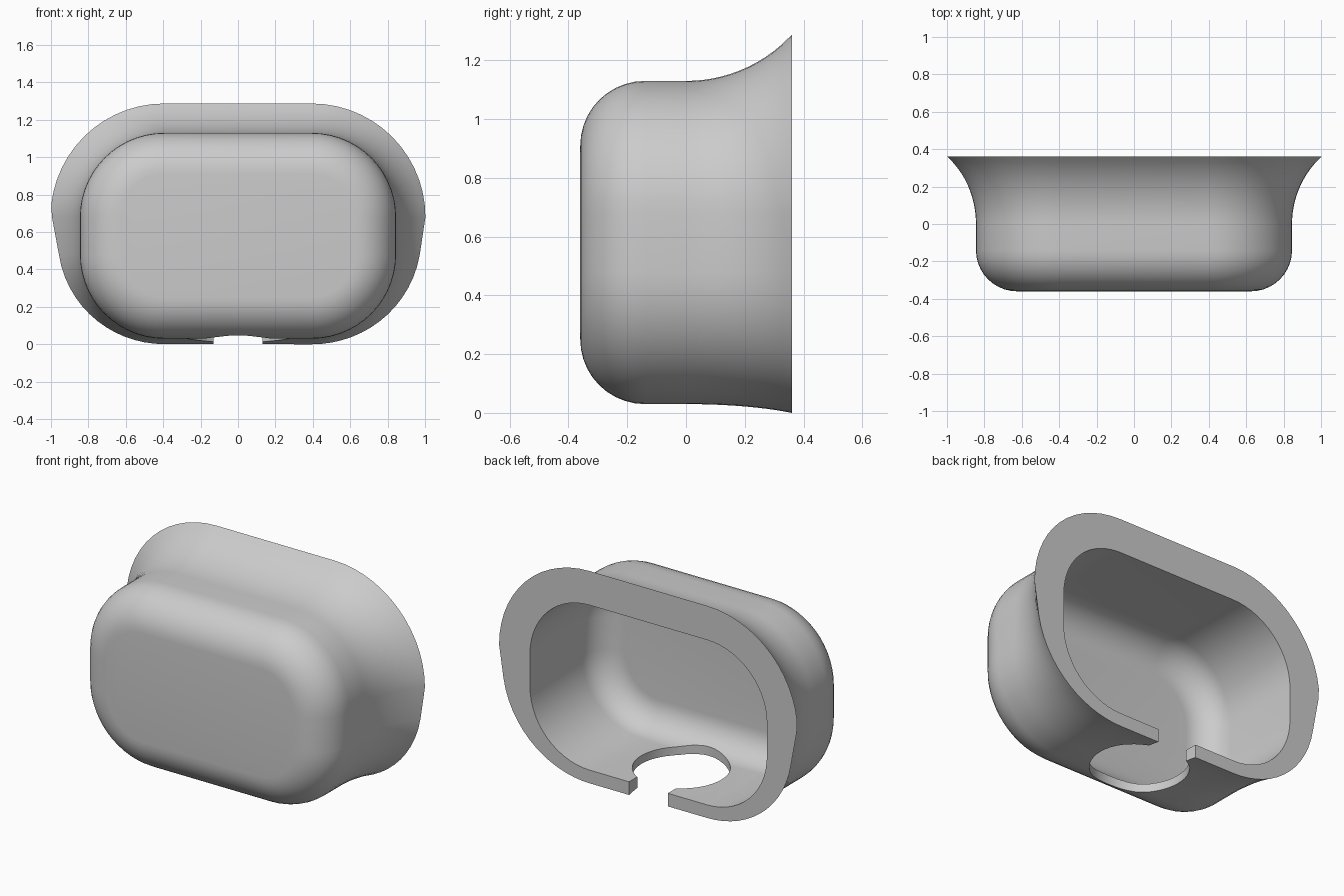
import bpy
import bmesh
from math import sin, cos, pi, sqrt

cube = bpy.data.objects.get("Cube")
if cube:
    bpy.data.objects.remove(cube)

grey = bpy.data.materials.new("plain grey")
grey.use_nodes = True
COLOUR = (0.6, 0.6, 0.6, 1)
grey.diffuse_color = COLOUR
grey.node_tree.nodes["Principled BSDF"].inputs["Base Color"].default_value = COLOUR

# Rounded rectangle: corner centres at (+-CX, MID +-CZ), radius R
CX, CZ, MID, R = 0.395, 0.10, 0.58, 0.45
BACK, WALL, FILLET = 0.36, 0.05, 0.22
STEPS = 14


def flare_amount(x, z):
    """Full flare above the middle, fading to a thin lip underneath."""
    limit = 0.62 if x > 0 else 0.72
    return min(1, 0.15 + 0.85 * z / limit)


def ring(bm, y, inset=0.0, flare=0.0):
    verts = []
    for i, (sx, sz) in enumerate([(1, 1), (-1, 1), (-1, -1), (1, -1)]):
        for k in range(STEPS + 1):
            a = (i + k / STEPS) * pi / 2
            r = R - inset
            if flare:
                r += flare * flare_amount(sx, MID + sz * CZ + R * sin(a))
            verts.append(bm.verts.new((sx * CX + r * cos(a), y, MID + sz * CZ + r * sin(a))))
    return verts


def shell():
    bm = bmesh.new()
    rings = []
    angles = [k / 10 * pi / 2 for k in range(11)]
    # Outside: rounded front edge, straight body, flared rim
    for a in angles:
        rings.append(ring(bm, -BACK + FILLET * (1 - sin(a)), FILLET * (1 - cos(a))))
    rings.reverse()
    rings = rings[::1]
    arc = 0.491
    for k in range(13):
        y = BACK * k / 12
        rings.append(ring(bm, y, 0, arc - sqrt(arc * arc - y * y)))
    # Inside: straight walls, rounded bottom of the cavity
    rings.append(ring(bm, BACK, WALL))
    inner = FILLET - WALL
    for a in angles:
        rings.append(ring(bm, -BACK + WALL + inner * (1 - sin(a + 0)), WALL + inner * (1 - cos(a))))
    return bm, rings


def build_shell():
    bm = bmesh.new()
    rings = []
    quarter = [k / 10 * pi / 2 for k in range(11)]
    # Outside: rounded front edge, straight body, flared rim
    for a in quarter:
        rings.append(ring(bm, -BACK + FILLET * (1 - cos(a)), FILLET * (1 - sin(a))))
    arc = 0.491
    for k in range(13):
        y = BACK * k / 12
        rings.append(ring(bm, y, 0, arc - sqrt(arc * arc - y * y)))
    # Inside: straight walls, rounded floor of the cavity
    rings.append(ring(bm, BACK, WALL))
    inner = FILLET - WALL
    for a in reversed(quarter):
        rings.append(ring(bm, -BACK + WALL + inner * (1 - cos(a)), WALL + inner * (1 - sin(a))))
    n = len(rings[0])
    for p, q in zip(rings, rings[1:]):
        for j in range(n):
            bm.faces.new((p[j], p[(j + 1) % n], q[(j + 1) % n], q[j]))
    bm.faces.new(rings[0])
    bm.faces.new(rings[-1])
    bmesh.ops.recalc_face_normals(bm, faces=bm.faces)
    mesh = bpy.data.meshes.new("hollow_shell")
    bm.to_mesh(mesh)
    bm.free()
    mesh.materials.append(grey)
    obj = bpy.data.objects.new("hollow_shell", mesh)
    bpy.context.collection.objects.link(obj)
    return obj


shell_obj = build_shell()

# Keyhole opening in the underside: round hole plus a slot to the rim
bpy.ops.mesh.primitive_cylinder_add(vertices=48, radius=0.27, depth=0.5, location=(0, 0.045, 0.05))
hole = bpy.context.object
hole.name = "round_hole_cutter"
bpy.ops.mesh.primitive_cube_add(size=1, location=(0, 0.35, 0.05))
slot = bpy.context.object
slot.name = "slot_cutter"
slot.scale = (0.26, 0.5, 0.5)

bpy.context.view_layer.update()
for cutter in (hole, slot):
    cutter.hide_render = True
    mod = shell_obj.modifiers.new("cut", "BOOLEAN")
    mod.operation = "DIFFERENCE"
    mod.solver = "EXACT"
    mod.object = cutter

bpy.ops.object.select_all(action="DESELECT")
shell_obj.select_set(True)
bpy.context.view_layer.objects.active = shell_obj
for mod in list(shell_obj.modifiers):
    bpy.ops.object.modifier_apply(modifier=mod.name)
for cutter in (hole, slot):
    bpy.data.objects.remove(cutter)
bpy.ops.object.shade_smooth_by_angle(angle=pi / 6)
